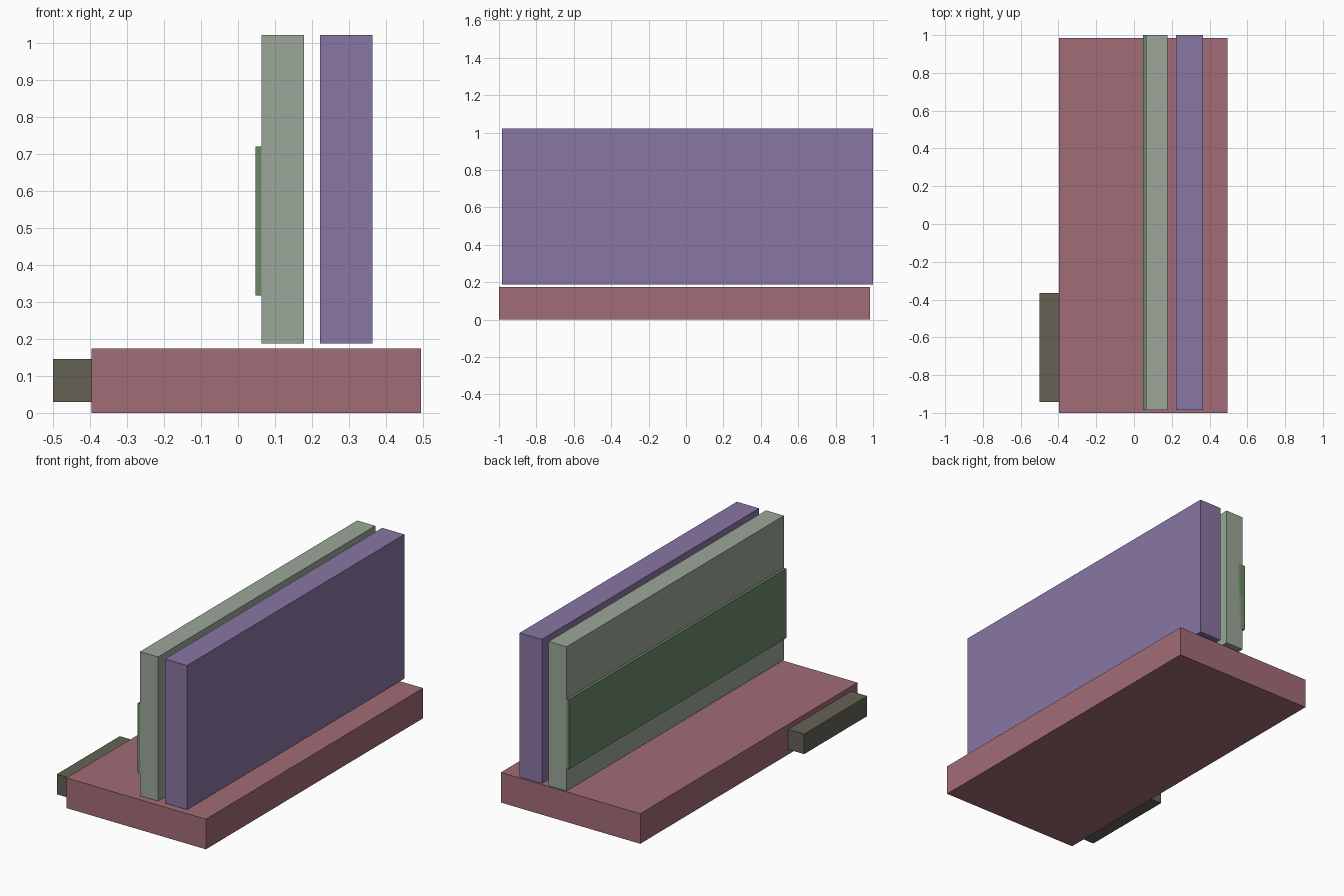
import bpy

if "Cube" in bpy.data.objects:
    bpy.data.objects.remove(bpy.data.objects["Cube"])


def box(name, x, y, z, color):
    """Add a box spanning the given (min, max) ranges."""
    spans = (x, y, z)
    bpy.ops.mesh.primitive_cube_add(size=1, location=[(a + b) / 2 for a, b in spans])
    obj = bpy.context.object
    obj.name = name
    obj.scale = [b - a for a, b in spans]
    bpy.ops.object.transform_apply(location=False, rotation=False, scale=True)
    mat = bpy.data.materials.new(name + "_material")
    mat.diffuse_color = (*color, 1)
    mat.use_nodes = True
    mat.node_tree.nodes["Principled BSDF"].inputs["Base Color"].default_value = mat.diffuse_color
    obj.data.materials.append(mat)
    return obj


# Base slab and the small block on its left side
box("base", (-0.397, 0.495), (-1.0, 0.985), (0, 0.174), (0.36, 0.15, 0.18))
box("side_block", (-0.5, -0.397), (-0.942, -0.366), (0.03, 0.146), (0.13, 0.12, 0.09))

# Two upright panels standing just above the base
length, height = (-0.985, 1.0), (0.188, 1.022)
box("inner_panel", (0.063, 0.178), length, height, (0.33, 0.39, 0.32))
box("outer_panel", (0.222, 0.364), length, height, (0.25, 0.18, 0.37))

# Strip let into the inner panel, slightly proud of its left face
box("panel_strip", (0.048, 0.125), length, (0.318, 0.72), (0.15, 0.25, 0.14))
